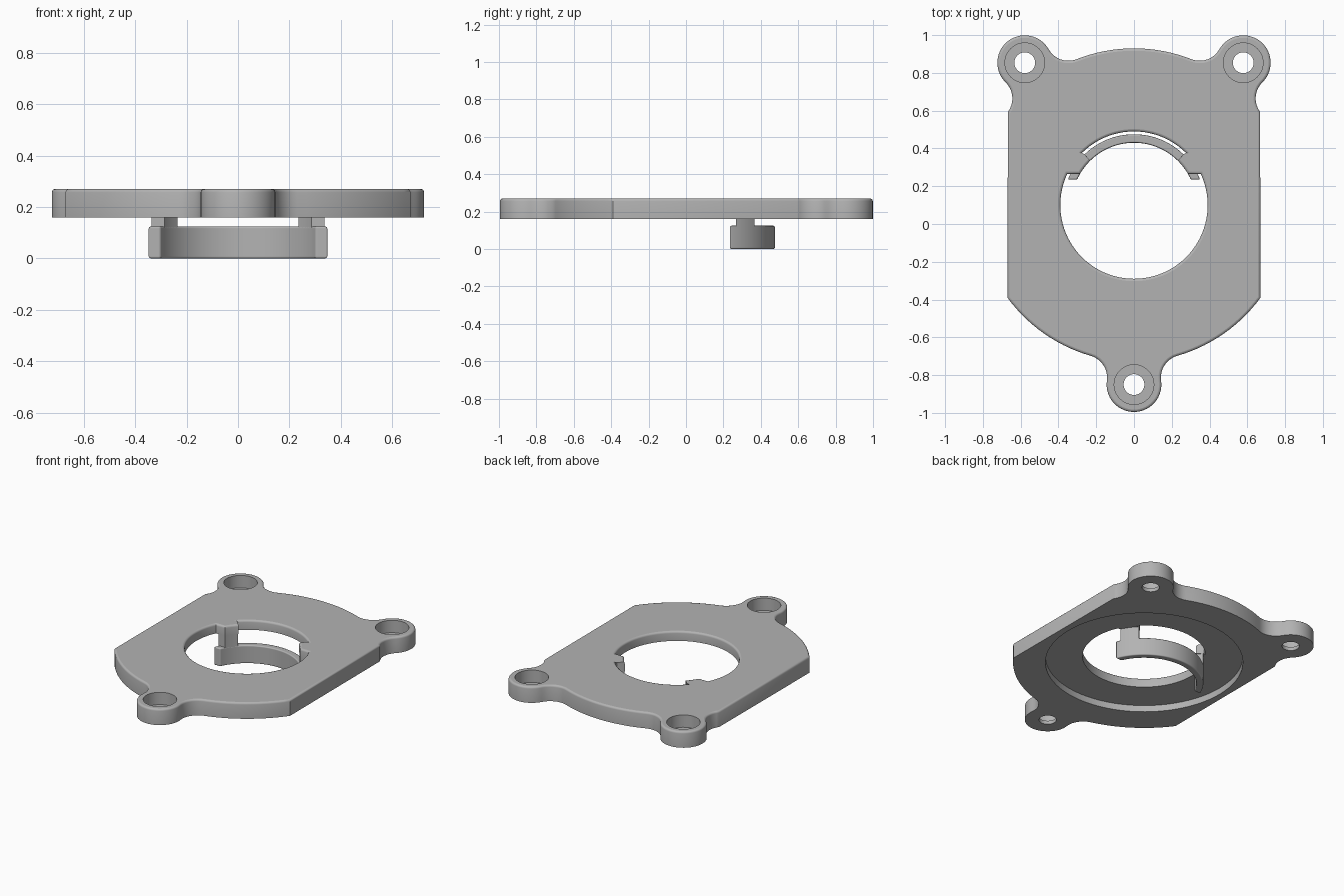
import bpy, bmesh, math
from math import cos, sin, radians, degrees, asin, acos, sqrt

if "Cube" in bpy.data.objects:
    bpy.data.objects.remove(bpy.data.objects["Cube"])

CY = 0.1                       # centre of the main bore on the y axis
DISC, EAR, FILLET, SIDE = 0.83, 0.145, 0.12, 0.67
REACH = DISC + FILLET          # distance from bore centre to each ear
PHI = degrees(2 * asin((EAR + FILLET) / 2 / REACH))
BASE = 90 + PHI / 2
EARS = (52.5, 127.5, 270)
BOTTOM, RECESS, TOP, ROUND = 0.16, 0.205, 0.27, 0.013

grey = bpy.data.materials.new("grey plastic")
grey.use_nodes = True
grey.diffuse_color = (0.45, 0.45, 0.45, 1)
grey.node_tree.nodes["Principled BSDF"].inputs["Base Color"].default_value = (0.45, 0.45, 0.45, 1)


def polar(r, a, c=(0, CY)):
    return (c[0] + r * cos(radians(a)), c[1] + r * sin(radians(a)))


def arc(r, a0, a1, n, c=(0, CY)):
    return [polar(r, a0 + (a1 - a0) * i / n, c) for i in range(n + 1)]


def circle(r, c=(0, CY), n=48):
    return arc(r, 0, 360, n, c)[:-1]


def outline(d):
    """Plate outline shrunk by d: clipped disc, three ears and their fillets."""
    def ear(a):
        return (arc(FILLET + d, a - PHI + 180, a + 180 - BASE, 10, polar(REACH, a - PHI))
                + arc(EAR - d, a - BASE, a + BASE, 28, polar(REACH, a))[1:-1]
                + arc(FILLET + d, a - 180 + BASE, a + PHI - 180, 10, polar(REACH, a + PHI)))
    clip = degrees(acos((SIDE - d) / (DISC - d)))
    r = DISC - d
    return (ear(EARS[0]) + arc(r, EARS[0] + PHI, EARS[1] - PHI, 16)[1:-1]
            + ear(EARS[1]) + arc(r, 180 + clip, 270 - PHI, 14)[:-1]
            + ear(EARS[2]) + arc(r, 270 + PHI, 360 - clip, 14)[1:])


def bore(d):
    """Bore outline grown by d, with a tab on each side."""
    y = 0.265 + d - CY
    low_out, low_in = (degrees(asin(y / (q + d))) for q in (0.39, 0.33))
    half = (arc(0.39 + d, -90, low_out, 40) + arc(0.33 + d, low_in, 45.5, 8)
            + [polar(0.36 + d, 45.7), polar(0.38 + d, 45)]
            + arc(0.39 + d, 43, 90, 16))
    return half + [(-x, y) for x, y in half[-2:0:-1]]


def finish(bm, name):
    bmesh.ops.recalc_face_normals(bm, faces=bm.faces)
    me = bpy.data.meshes.new(name)
    bm.to_mesh(me)
    bm.free()
    ob = bpy.data.objects.new(name, me)
    bpy.context.collection.objects.link(ob)
    me.materials.append(grey)
    bpy.ops.object.select_all(action='DESELECT')
    ob.select_set(True)
    bpy.context.view_layer.objects.active = ob
    bpy.ops.object.shade_smooth_by_angle(angle=radians(35))
    return ob


def ring(bm, pts, z):
    return [bm.verts.new((x, y, z)) for x, y in pts]


def wall(bm, *rings):
    for a, b in zip(rings, rings[1:]):
        for i in range(len(a)):
            j = (i + 1) % len(a)
            bm.faces.new((a[i], a[j], b[j], b[i]))


def cap(bm, *rings):
    """Flat face between an outer ring and any hole rings, with crisp borders."""
    edges = []
    for r in rings:
        for i in range(len(r)):
            e = bm.edges.get((r[i - 1], r[i]))
            e.smooth = False
            edges.append(e)
    bmesh.ops.triangle_fill(bm, edges=edges, use_beauty=True, normal=(0, 0, 1))


def rounded(bm, shape, z0):
    """Wall of a shape from z0 up to the top, with a rounded upper edge."""
    rings = [ring(bm, shape(0), z0)]
    for k in range(4):
        t = radians(30 * k)
        rings.append(ring(bm, shape(ROUND * (1 - cos(t))), TOP - ROUND * (1 - sin(t))))
    wall(bm, *rings)
    return rings[0], rings[-1]


# Mounting plate: rim, bore, underside recess and counterbored ears
bm = bmesh.new()
rim_low, rim_top = rounded(bm, outline, BOTTOM)
bore_low, bore_top = rounded(bm, bore, RECESS)
rec_low, rec_top = (ring(bm, circle(0.625, n=80), z) for z in (BOTTOM, RECESS))
wall(bm, rec_low, rec_top)
sinks, holes = [], []
for a in EARS:
    c = polar(REACH, a)
    levels = [ring(bm, circle(r, c), z) for r, z in
              ((0.105, TOP), (0.105, 0.185), (0.055, 0.185), (0.055, BOTTOM))]
    wall(bm, *levels)
    sinks.append(levels[0])
    holes.append(levels[3])
cap(bm, rim_top, bore_top, *sinks)
cap(bm, rec_top, bore_low)
cap(bm, rim_low, rec_low, *holes)
finish(bm, "mounting_plate")


def prism(name, pts, z0, z1, bevel=0):
    bm = bmesh.new()
    a, b = ring(bm, pts, z0), ring(bm, pts, z1)
    wall(bm, a, b)
    bm.faces.new(a)
    bm.faces.new(b)
    ob = finish(bm, name)
    if bevel:
        m = ob.modifiers.new("soft edges", 'BEVEL')
        m.width, m.segments, m.limit_method = bevel, 2, 'ANGLE'
        m.angle_limit = radians(40)
        m.harden_normals = True


def flat_start(r, y):
    return degrees(asin((y - CY) / r))


# Curved retaining clip hanging below the plate
R_IN, R_OUT = 0.33, 0.375
o, i = flat_start(R_OUT, 0.235), flat_start(R_IN, 0.235)
prism("retaining_clip", arc(R_OUT, o, 180 - o, 48) + arc(R_IN, 180 - i, i, 48), 0, 0.125, 0.008)

# Posts joining the clip to the plate tabs
o, i = flat_start(R_OUT, 0.266), flat_start(R_IN + 0.001, 0.266)
post = arc(R_OUT, o, 45, 8) + arc(R_IN + 0.001, 45, i, 8)
for side, s in (("left", 1), ("right", -1)):
    prism(side + "_clip_post", [(s * x, y) for x, y in post], 0.115, 0.215)
